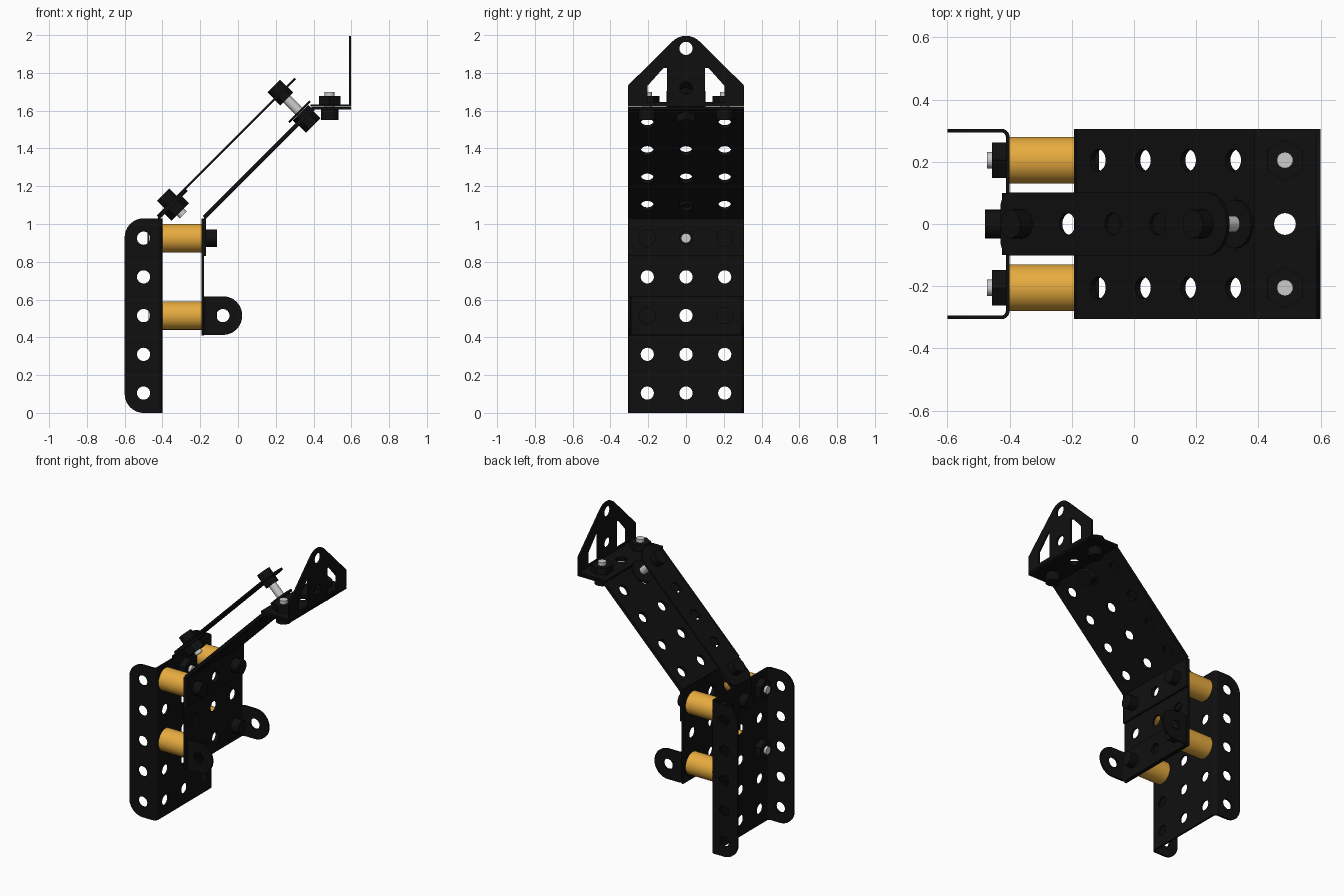
import bpy, bmesh, math
from mathutils import Vector, Matrix

if "Cube" in bpy.data.objects:
    bpy.data.objects.remove(bpy.data.objects["Cube"])


def material(name, rgb):
    m = bpy.data.materials.new(name)
    m.diffuse_color = (*rgb, 1)
    m.use_nodes = True
    m.node_tree.nodes["Principled BSDF"].inputs["Base Color"].default_value = m.diffuse_color
    return m


BLACK = material("black_enamel", (0.005, 0.005, 0.005))
BRASS = material("brass", (0.80, 0.41, 0.05))
STEEL = material("steel", (0.55, 0.55, 0.53))
X, Y, Z = Vector((1, 0, 0)), Vector((0, 1, 0)), Vector((0, 0, 1))
UP45 = Vector((1, 0, 1)).normalized()
DOWN45 = Vector((1, 0, -1)).normalized()
T, P, HOLE = 0.012, 0.205, 0.035      # sheet thickness, hole pitch, hole radius
W = 0.306                             # half width of the wide plates


def finish(bm, name, mat):
    bmesh.ops.remove_doubles(bm, verts=bm.verts, dist=1e-5)
    bmesh.ops.recalc_face_normals(bm, faces=bm.faces)
    me = bpy.data.meshes.new(name)
    bm.to_mesh(me)
    bm.free()
    me.materials.clear()
    me.materials.append(mat)
    ob = bpy.data.objects.new(name, me)
    bpy.context.collection.objects.link(ob)
    return ob


def fillet(corners):
    """Outline from (u, v, radius) corners."""
    out, n = [], len(corners)
    for i, (u, v, r) in enumerate(corners):
        p = Vector((u, v))
        if not r:
            out.append(p)
            continue
        a = (Vector(corners[i - 1][:2]) - p).normalized()
        b = (Vector(corners[(i + 1) % n][:2]) - p).normalized()
        h = a.angle(b) / 2
        c = p + (a + b).normalized() * r / math.sin(h)
        v1, v2 = p + a * r / math.tan(h) - c, p + b * r / math.tan(h) - c
        out += [c + v1.lerp(v2, k / 8).normalized() * r for k in range(9)]
    return out


def circle(u, v, r=HOLE):
    return [Vector((u + r * math.cos(a * math.tau / 24), v + r * math.sin(a * math.tau / 24)))
            for a in range(24)]


def sheet(name, origin, U, V, outline, holes=(), t=T):
    """Flat perforated sheet in the plane of U and V."""
    cu = bpy.data.curves.new(name, 'CURVE')
    cu.dimensions, cu.fill_mode, cu.extrude = '2D', 'BOTH', t / 2
    for loop in [fillet(outline), *holes]:
        s = cu.splines.new('POLY')
        s.points.add(len(loop) - 1)
        for q, p in zip(s.points, loop):
            q.co = (p.x, p.y, 0, 1)
        s.use_cyclic_u = True
    tmp = bpy.data.objects.new("tmp", cu)
    bpy.context.collection.objects.link(tmp)
    me = bpy.data.meshes.new_from_object(tmp.evaluated_get(bpy.context.evaluated_depsgraph_get()))
    bpy.data.objects.remove(tmp)
    bm = bmesh.new()
    bm.from_mesh(me)
    bpy.data.meshes.remove(me)
    M = Matrix((U, V, U.cross(V))).transposed().to_4x4()
    M.translation = Vector(origin)
    bm.transform(M)
    return finish(bm, name, BLACK)


def rect(u0, u1, v0, v1, rl=0, rh=0):
    return [(u0, v0, rl), (u1, v0, rl), (u1, v1, rh), (u0, v1, rh)]


def grid(us, vs):
    return [circle(u, v) for u in us for v in vs]


def rod(name, p, d, t0, t1, r, mat, sides=24):
    bm = bmesh.new()
    bmesh.ops.create_cone(bm, cap_ends=True, segments=sides, radius1=r, radius2=r, depth=t1 - t0)
    M = d.to_track_quat('Z', 'Y').to_matrix().to_4x4()
    M.translation = Vector(p) + d * (t0 + t1) / 2
    bm.transform(M)
    return finish(bm, name, mat)


def bolt(name, p, d, head, nuts, tip):
    """Bolt along d: head span, nut spans and shank end measured from p."""
    rod(name + "_head", p, d, *head, 0.046, BLACK)
    rod(name + "_shank", p, d, head[1], tip, 0.026, STEEL)
    for a, b, r in nuts:
        rod(name + "_nut", p, d, a, b, r, BLACK, 6)


def corner(name, x, s, dirx, z0, z1, r=0.02):
    """Rounded bend between a cross web at x and a side flange."""
    arc = [(k * math.pi / 16) for k in range(9)]
    ring = [(rr * math.cos(a), rr * math.sin(a)) for rr, seq in
            ((r + T / 2, arc), (r - T / 2, arc[::-1])) for a in seq]
    c = (x + dirx * r, s * (W - T / 2 - r), (z0 + z1) / 2)
    sheet(name, c, X, Y, [(-dirx * u, s * v, 0) for u, v in ring], t=z1 - z0)


COLS = (-P, 0, P)
ROWS = [0.105 + P * i for i in range(5)]

# Rear channel: web, two side flanges, rounded bends
sheet("channel_web", (-0.406, 0, 0), Y, Z, rect(-W + 0.026, W - 0.026, 0, 1.03), grid(COLS, ROWS))
for s in (-1, 1):
    sheet("channel_flange", (0, s * (W - T / 2), 0), X, Z,
          [(-0.386 - 0.04, 0, 0), (-0.426, 1.03, 0), (-0.60, 1.03, 0.1), (-0.60, 0, 0.1)],
          grid([-0.5], ROWS))
    corner("channel_bend", -0.406, s, -1, 0, 1.03)

# Front plate and double bracket with rounded lugs
sheet("front_plate", (-0.187, 0, 0), Y, Z, rect(-W, W, 0.41, 1.03), grid(COLS, ROWS[2:]))
sheet("bracket_web", (-0.175, 0, 0), Y, Z, rect(-W + 0.026, W - 0.026, 0.413, 0.617), grid(COLS, ROWS[2:3]))
for s in (-1, 1):
    sheet("bracket_lug", (0, s * (W - T / 2), 0), X, Z,
          [(-0.155, 0.413, 0), (0.022, 0.413, 0.1), (0.022, 0.617, 0.1), (-0.155, 0.617, 0)],
          grid([-0.08], ROWS[2:3]))
    corner("bracket_bend", -0.175, s, 1, 0.413, 0.617)

# Sloping deck: lower tab, ramp, upper tab
sheet("deck_lower_tab", (-0.175, 0, 0), Y, Z, rect(-W, W, 0.83, 1.037), grid(COLS, ROWS[4:]))
sheet("deck_ramp", (-0.178, 0, 1.035), Y, UP45, rect(-W, W, 0, 0.815),
      grid(COLS, [0.099 + P * i for i in range(4)]), t=0.022)
sheet("deck_upper_tab", (0, 0, 1.613), Y, -X, rect(-W, W, -0.598, -0.392), grid(COLS, [-0.485]))

# Triangular end plate with foot
sheet("end_plate_foot", (0, 0, 1.627), Y, -X, rect(-W, W, -0.598, -0.385), grid(COLS, [-0.485]))
window = [(0.205, 1.645), (0.205, 1.73), (0.12, 1.825), (0.1, 1.825), (0.1, 1.645)]
sheet("end_plate", (0.593, 0, 0), Y, Z,
      [(-W, 1.622, 0), (W, 1.622, 0), (W, 1.735, 0.01), (0, 2.037, 0.1), (-W, 1.735, 0.01)],
      [circle(0, 1.93), circle(0, 1.72, 0.033)] + [[Vector((s * u, v)) for u, v in window] for s in (-1, 1)])

# Obtuse bracket and upper strap
sheet("strap_bracket_tab", (-0.418, 0, 0), Y, Z, rect(-0.1, 0.1, 0.83, 1.037, 0.098), grid([0], ROWS[4:]))
sheet("strap_bracket_slope", (-0.417, 0, 1.033), Y, UP45, rect(-0.1, 0.1, 0, 0.207, 0, 0.098), grid([0], [0.1]))
sheet("upper_strap", Vector((-0.417, 0, 1.033)) - DOWN45 * T, Y, UP45,
      rect(-0.102, 0.102, 0, 1.03, 0.05, 0.1), grid([0], [0.1 + P * i for i in range(5)]))

# Brass spacers and the long bolts through them
for y in (-P, P):
    for z in (ROWS[2], ROWS[4]):
        rod("spacer", (0, y, z), X, -0.40, -0.193, 0.075, BRASS, 32)
        bolt("spacer_bolt", (0, y, z), -X, (0.112, 0.17), [(0.412, 0.456, 0.066)], 0.473)
    # Bolts clamping the end plate
    bolt("end_bolt", (0.485, y, 0), Z, (1.55, 1.607), [(1.633, 1.678, 0.066)], 1.70)

# Bolts of the strap bracket
bolt("tab_bolt", (0, 0, ROWS[4]), X, (-0.478, -0.424), [(-0.40, -0.355, 0.066)], -0.335)
bolt("strap_bolt", (-0.346, 0, 1.104), DOWN45, (-0.072, -0.016), [(0.006, 0.058, 0.066)], 0.08)

# Long bolt joining strap and ramp, with washer
q = Vector((0.235, 0, 1.685))
bolt("long_bolt", q, DOWN45, (-0.065, -0.014), [(-0.008, 0.032, 0.048), (0.135, 0.156, 0.058)], 0.225)
rod("long_bolt_washer", q, DOWN45, 0.122, 0.134, 0.078, BLACK, 32)
rod("long_bolt_lower_nut", q, DOWN45, 0.176, 0.232, 0.055, BLACK, 6)

# Smooth round surfaces, keep edges crisp
for ob in bpy.context.scene.objects:
    ob.select_set(True)
    bpy.context.view_layer.objects.active = ob
bpy.ops.object.shade_smooth_by_angle(angle=math.radians(30))
